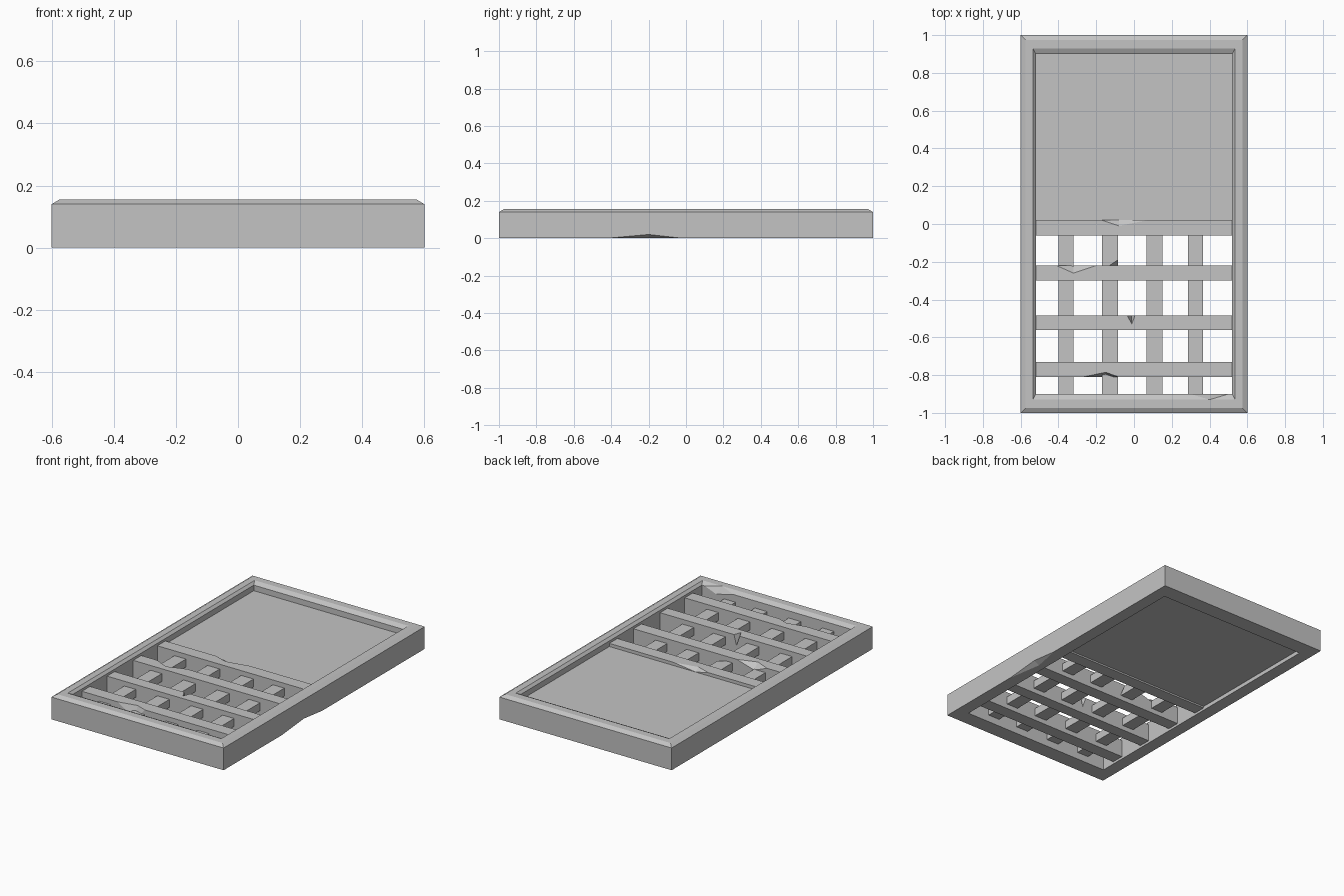
import bpy, bmesh
from mathutils import Vector

if "Cube" in bpy.data.objects:
    bpy.data.objects.remove(bpy.data.objects["Cube"])

stone = bpy.data.materials.new("grey stone")
stone.diffuse_color = (0.55, 0.55, 0.55, 1)
stone.use_nodes = True
stone.node_tree.nodes["Principled BSDF"].inputs["Base Color"].default_value = stone.diffuse_color


def make(name, bm):
    bmesh.ops.recalc_face_normals(bm, faces=bm.faces)
    me = bpy.data.meshes.new(name)
    bm.to_mesh(me)
    bm.free()
    ob = bpy.data.objects.new(name, me)
    bpy.context.collection.objects.link(ob)
    me.materials.append(stone)
    return ob


def box(name, x0, x1, y0, y1, z0, z1):
    bm = bmesh.new()
    bmesh.ops.create_cube(bm, size=1)
    for v in bm.verts:
        v.co = ((x0 + x1) / 2 + v.co.x * (x1 - x0),
                (y0 + y1) / 2 + v.co.y * (y1 - y0),
                (z0 + z1) / 2 + v.co.z * (z1 - z0))
    return make(name, bm)


def chip(ob, a, b, c, d):
    """Break a chip off edge a-b, reaching to c on one face and d on the other."""
    a, b, c, d = map(Vector, (a, b, c, d))
    mid = (a + b) / 2
    along = (b - a).normalized()
    out = sum(((p - mid - along * (p - mid).dot(along)).normalized() for p in (c, d)), Vector())
    bm = bmesh.new()
    for p in (a, b, c, d, mid - out * 0.03):
        bm.verts.new(p)
    bmesh.ops.convex_hull(bm, input=bm.verts)
    cutter = make("chip_cutter", bm)
    cutter.hide_render = True
    mod = ob.modifiers.new("chip", 'BOOLEAN')
    mod.operation = 'DIFFERENCE'
    mod.solver = 'EXACT'
    mod.object = cutter
    bpy.context.view_layer.objects.active = ob
    bpy.ops.object.modifier_apply(modifier=mod.name)
    bpy.data.objects.remove(cutter)


# Outer frame: rectangular loops following the frame profile
bm = bmesh.new()
profile = [(.52, .9, 0), (.6, 1, 0), (.6, 1, .14), (.575, .975, .155),
           (.535, .93, .155), (.52, .9, .14)]
loops = [[bm.verts.new((sx * x, sy * y, z)) for sx, sy in ((-1, -1), (1, -1), (1, 1), (-1, 1))]
         for x, y, z in profile]
for i, lo in enumerate(loops):
    hi = loops[(i + 1) % len(loops)]
    for k in range(4):
        n = (k + 1) % 4
        bm.faces.new((lo[k], lo[n], hi[n], hi[k]))
frame = make("frame", bm)
chip(frame, (.6, -.42, 0), (.6, -.02, 0), (.565, -.2, 0), (.6, -.2, .02))
chip(frame, (.3, -.9, .14), (.5, -.9, .14), (.4, -.93, .155), (.42, -.9, .11))

# Solid panel in the rear half
box("panel", -.525, .525, -.02, .91, .025, .105)

# Cross rails
RT = .125
rails = [box(f"cross_rail_{i + 1}", -.525, .525, y0, y1, .015, RT)
         for i, (y0, y1) in enumerate([(-.06, .02), (-.30, -.22), (-.56, -.485), (-.81, -.73)])]
chip(rails[0], (-.17, .02, RT), (.07, .02, RT), (-.08, -.01, RT), (-.08, .02, .105))
chip(rails[1], (-.41, -.22, RT), (-.2, -.22, RT), (-.32, -.26, RT), (-.32, -.22, .09))
chip(rails[2], (-.035, -.485, RT), (.005, -.485, RT), (-.012, -.53, RT), (-.012, -.485, .06))
chip(rails[3], (-.27, -.81, RT), (-.08, -.81, RT), (-.15, -.785, RT), (-.15, -.81, .05))

# Long bars, thinner than the rails and threaded through them
bars = [box(f"long_bar_{i + 1}", x0, x1, -.91, -.03, .045, .095)
        for i, (x0, x1) in enumerate([(-.40, -.32), (-.17, -.085), (.065, .15), (.285, .365)])]
chip(bars[1], (-.085, -.19, .095), (-.085, -.25, .095), (-.13, -.22, .095), (-.085, -.22, .055))
